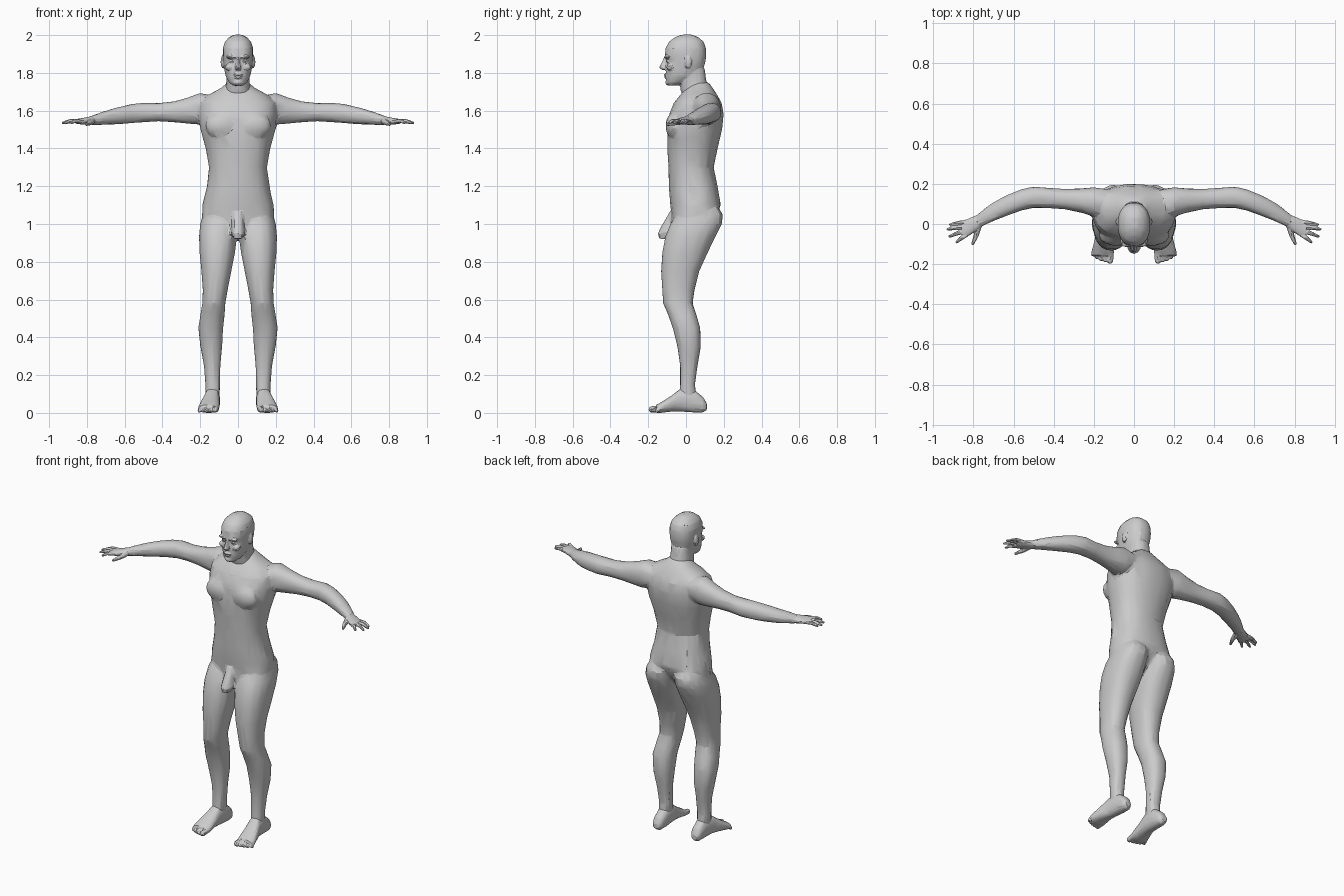
import bpy, bmesh, math
from mathutils import Matrix, Vector


def loft(bm, axis, rings, n=16, p=2.3, sides=(1, -1)):
    """Closed tube along an axis; ring = (position, u0, u1, v0, v1) extents."""
    for s in sides:
        loops = []
        for pos, u0, u1, v0, v1 in rings:
            loop = []
            for i in range(n):
                a = 2 * math.pi * (i + .5) / n
                c, d = math.cos(a), math.sin(a)
                u = (u0 + u1) / 2 + (u1 - u0) / 2 * math.copysign(abs(c) ** (2 / p), c)
                v = (v0 + v1) / 2 + (v1 - v0) / 2 * math.copysign(abs(d) ** (2 / p), d)
                co = {'x': (pos, u, v), 'y': (u, pos, v), 'z': (u, v, pos)}[axis]
                loop.append(bm.verts.new((co[0] * s, co[1], co[2])))
            loops.append(loop)
        for a, b in zip(loops, loops[1:]):
            for i in range(n):
                j = (i + 1) % n
                bm.faces.new((a[i], a[j], b[j], b[i]))
        bm.faces.new(loops[0])
        bm.faces.new(loops[-1])


def mid(bm, axis, rings, **k):
    """Loft centred on x = 0; ring = (z, half width, y0, y1)."""
    loft(bm, axis, [(z, -w, w, a, b) for z, w, a, b in rings], sides=(1,), **k)


def ball(bm, c, r, sides=(1, -1)):
    for s in sides:
        m = Matrix.Translation((c[0] * s, c[1], c[2])) @ Matrix.Diagonal((*r, 1))
        bmesh.ops.create_uvsphere(bm, u_segments=16, v_segments=10, radius=1, matrix=m)


def digit(bm, a, b, r0, r1):
    """Tapered finger or toe with a rounded tip, on both sides."""
    a, b = Vector(a), Vector(b)
    for s in (1, -1):
        p, q = Vector((a.x * s, a.y, a.z)), Vector((b.x * s, b.y, b.z))
        rot = (q - p).to_track_quat('Z', 'Y').to_matrix().to_4x4()
        bmesh.ops.create_cone(bm, cap_ends=True, segments=10, radius1=r0, radius2=r1,
                              depth=(q - p).length,
                              matrix=Matrix.Translation((p + q) / 2) @ rot)
        bmesh.ops.create_uvsphere(bm, u_segments=10, v_segments=8, radius=r1,
                                  matrix=Matrix.Translation(q))


def skin(name, bm, voxel, smooth, ratio):
    """Fuse the overlapping volumes and reduce them to low-poly facets."""
    bmesh.ops.recalc_face_normals(bm, faces=bm.faces[:])
    me = bpy.data.meshes.new(name)
    bm.to_mesh(me)
    bm.free()
    ob = bpy.data.objects.new(name, me)
    bpy.context.collection.objects.link(ob)
    m = ob.modifiers.new("fuse", 'REMESH')
    m.mode, m.voxel_size = 'VOXEL', voxel
    m = ob.modifiers.new("blend", 'SMOOTH')
    m.factor, m.iterations = .5, smooth
    m = ob.modifiers.new("facet", 'DECIMATE')
    m.ratio, m.use_symmetry, m.symmetry_axis = ratio, True, 'X'
    dg = bpy.context.evaluated_depsgraph_get()
    baked = bpy.data.meshes.new_from_object(ob.evaluated_get(dg))
    ob.modifiers.clear()
    ob.data = baked
    bpy.ops.object.select_all(action='DESELECT')
    ob.select_set(True)
    bpy.context.view_layer.objects.active = ob
    bpy.ops.object.shade_smooth_by_angle(angle=math.radians(18))


# Body: torso, arms and legs
bm = bmesh.new()
mid(bm, 'z', [(.94, .07, -.05, .07), (1.0, .18, -.075, .13), (1.05, .192, -.078, .165),
              (1.1, .19, -.084, .185), (1.2, .165, -.092, .168), (1.3, .154, -.093, .147),
              (1.4, .172, -.1, .168), (1.5, .2, -.1, .192), (1.58, .208, -.09, .2),
              (1.64, .2, -.066, .19), (1.685, .155, -.03, .165), (1.72, .09, 0, .142),
              (1.75, .055, .02, .12)], n=24)
ball(bm, (.085, -.062, 1.52), (.09, .047, .07))
loft(bm, 'x', [(.1, .03, .17, 1.56, 1.67), (.2, .035, .184, 1.525, 1.695),
               (.26, .055, .178, 1.53, 1.672), (.34, .072, .175, 1.538, 1.65),
               (.42, .078, .18, 1.543, 1.64), (.5, .08, .187, 1.538, 1.642),
               (.56, .067, .174, 1.534, 1.636), (.64, .038, .142, 1.527, 1.618),
               (.71, .01, .103, 1.525, 1.597), (.77, -.02, .057, 1.523, 1.576),
               (.79, -.026, .042, 1.526, 1.567)])
loft(bm, 'z', [(1.12, .04, .15, .02, .15), (1.05, .008, .187, -.05, .197),
               (1.0, .004, .202, -.085, .192), (.93, .004, .208, -.112, .157),
               (.85, .014, .205, -.127, .117), (.75, .034, .195, -.133, .072),
               (.65, .054, .187, -.127, .046), (.58, .066, .19, -.122, .036),
               (.52, .07, .2, -.096, .056), (.45, .078, .211, -.071, .077),
               (.35, .083, .2, -.046, .079), (.25, .093, .181, -.032, .062),
               (.15, .094, .173, -.032, .048), (.07, .098, .172, -.04, .06)])
mid(bm, 'z', [(1.06, .025, -.09, -.04), (1.0, .032, -.125, -.05),
              (.95, .036, -.15, -.06), (.92, .022, -.148, -.09)], n=10)
skin("body", bm, .01, 5, .06)

# Head: neck, skull and face
bm = bmesh.new()
mid(bm, 'z', [(1.67, .07, -.015, .12), (1.71, .066, -.03, .125), (1.76, .062, -.035, .108),
              (1.82, .06, -.03, .1)])
mid(bm, 'z', [(1.733, .028, -.097, -.04), (1.75, .048, -.104, .0), (1.785, .066, -.106, .06),
              (1.83, .075, -.107, .095), (1.862, .078, -.102, .104), (1.89, .081, -.112, .107),
              (1.93, .081, -.109, .106), (1.965, .07, -.09, .094), (1.988, .048, -.06, .066),
              (2.002, .02, -.025, .035)], n=24)
mid(bm, 'z', [(1.885, .007, -.116, -.08), (1.85, .011, -.131, -.08),
              (1.828, .018, -.142, -.08), (1.815, .013, -.127, -.08)], n=10)
ball(bm, (.034, -.1, 1.884), (.03, .016, .009))
ball(bm, (.032, -.09, 1.862), (.013, .015, .008))
ball(bm, (.045, -.082, 1.83), (.026, .022, .018))
ball(bm, (0, -.103, 1.789), (.027, .015, .006), (1,))
ball(bm, (0, -.102, 1.776), (.023, .014, .006), (1,))
ball(bm, (0, -.092, 1.75), (.026, .018, .017), (1,))
ball(bm, (.081, .012, 1.858), (.011, .019, .034))
skin("head", bm, .0045, 3, .07)

# Hands: palm, four fingers and thumb
bm = bmesh.new()
loft(bm, 'x', [(.75, -.005, .06, 1.53, 1.575), (.785, -.033, .043, 1.525, 1.569),
               (.82, -.058, .03, 1.526, 1.562), (.855, -.07, .008, 1.53, 1.556)])
for a, b in (((.83, .012), (.915, -.003)), ((.84, -.012), (.927, -.026)),
             ((.845, -.035), (.918, -.062)), ((.835, -.055), (.882, -.09))):
    k = ((a[0] + b[0]) / 2 + .005, (a[1] + b[1]) / 2)
    digit(bm, (*a, 1.543), (*k, 1.546), .0115, .0105)
    digit(bm, (*k, 1.546), (*b, 1.535), .0105, .0075)
digit(bm, (.775, -.01, 1.545), (.785, -.055, 1.535), .018, .013)
digit(bm, (.785, -.055, 1.535), (.803, -.098, 1.527), .013, .008)
skin("hands", bm, .004, 2, .08)

# Feet: heel, instep and five toes
bm = bmesh.new()
loft(bm, 'y', [(.11, .115, .155, .015, .05), (.09, .1, .166, .002, .085),
               (.04, .094, .172, .002, .125), (-.03, .096, .18, .006, .128),
               (-.08, .098, .197, .006, .09), (-.13, .098, .21, 0, .058),
               (-.158, .106, .208, 0, .042)])
for i in range(5):
    x = .116 + .0205 * i + (.004 if i else 0)
    r = .012 - .0006 * i if i else .017
    digit(bm, (x, -.135, .024), (x + .003, -.182 + .003 * i * i * .6, r + .001), r, r)
skin("feet", bm, .005, 2, .07)
